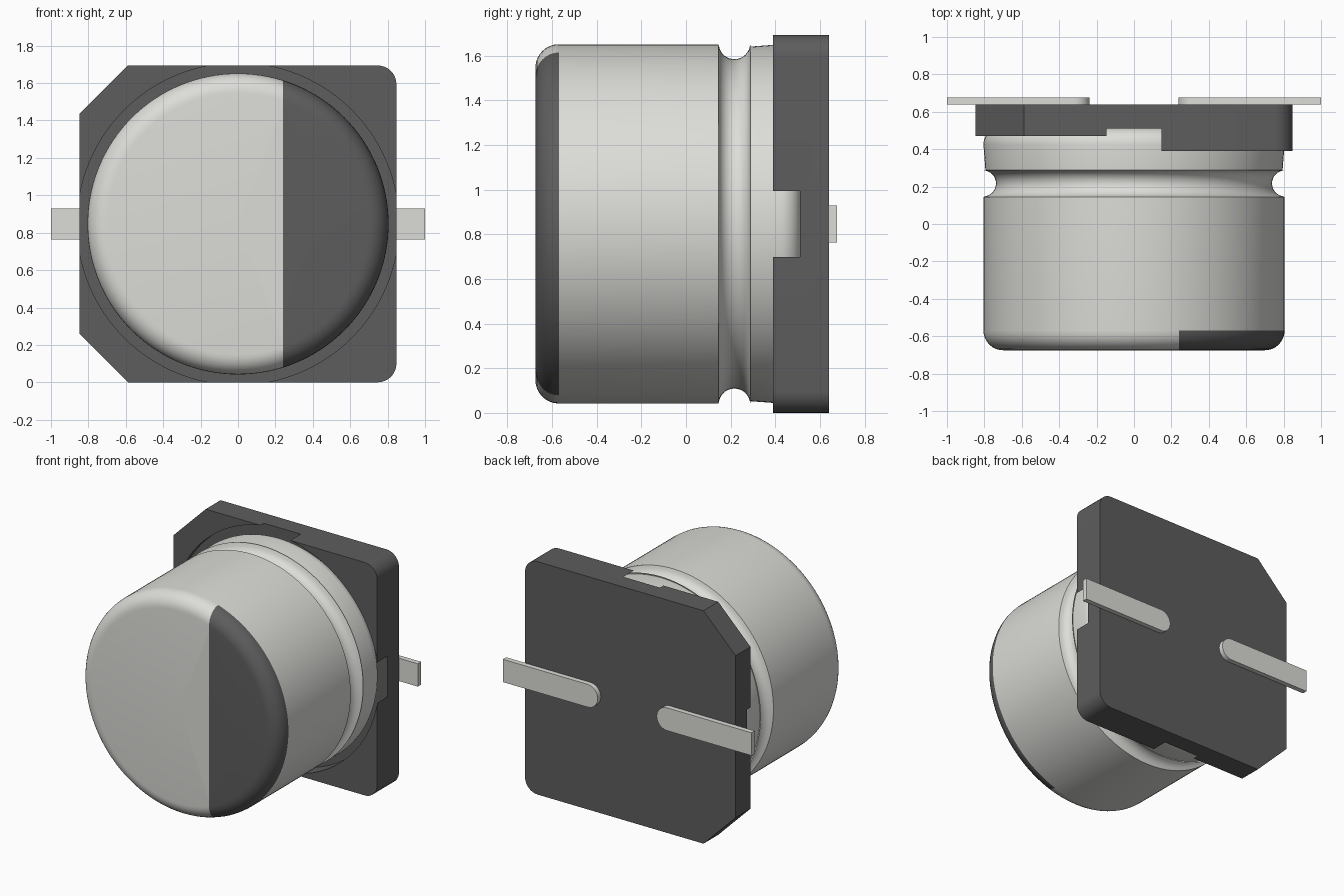
import bpy, bmesh
from math import sin, cos, pi, radians

if "Cube" in bpy.data.objects:
    bpy.data.objects.remove(bpy.data.objects["Cube"])

CZ = 0.847          # height of the can axis, also half size of the base


def material(name, rgb):
    m = bpy.data.materials.new(name)
    m.diffuse_color = (*rgb, 1)
    m.use_nodes = True
    m.node_tree.nodes["Principled BSDF"].inputs["Base Color"].default_value = m.diffuse_color
    return m


silver = material("silver", (0.72, 0.72, 0.69))
dark = material("dark_plastic", (0.11, 0.11, 0.11))


def arc(cx, cy, r, a0, a1, n):
    """Points on an arc, angles in degrees."""
    return [(cx + r * cos(radians(a0 + (a1 - a0) * i / n)),
             cy + r * sin(radians(a0 + (a1 - a0) * i / n))) for i in range(n + 1)]


def make_object(name, bm, *mats):
    bmesh.ops.recalc_face_normals(bm, faces=bm.faces[:])
    me = bpy.data.meshes.new(name)
    bm.to_mesh(me)
    bm.free()
    for m in mats:
        me.materials.append(m)
    ob = bpy.data.objects.new(name, me)
    bpy.context.collection.objects.link(ob)
    return ob


def activate(ob):
    bpy.ops.object.select_all(action='DESELECT')
    ob.select_set(True)
    bpy.context.view_layer.objects.active = ob


def smooth(ob, angle=30):
    activate(ob)
    bpy.ops.object.shade_smooth_by_angle(angle=radians(angle))


def prism(name, outline, y0, y1, mat):
    """Extrude an (x, z) outline along y; z is relative to the can axis."""
    bm = bmesh.new()
    face = bm.faces.new([bm.verts.new((x, y0, CZ + z)) for x, z in outline])
    new = bmesh.ops.extrude_face_region(bm, geom=[face])["geom"]
    bmesh.ops.translate(bm, vec=(0, y1 - y0, 0),
                        verts=[v for v in new if isinstance(v, bmesh.types.BMVert)])
    return make_object(name, bm, mat)


# Base plate: two rounded corners on the right, two chamfers on the left
h, r, c = CZ, 0.1, 0.258
outline = (arc(h - r, -h + r, r, -90, 0, 8) + arc(h - r, h - r, r, 0, 90, 8)
           + [(-h + c, h), (-h, h - c), (-h, -h + c), (-h + c, -h)])
base = prism("base_plate", outline, 0.39, 0.64, dark)

# Round recess for the can, and lower posts on the chamfered side
cutters = [prism("recess_cutter", arc(0, 0, 0.86, 0, 357.1875, 127), 0.2, 0.51, dark),
           prism("low_side_cutter", [(-1, -1), (0, -1), (0, 1), (-1, 1)], 0.1, 0.47, dark)]
for cut in cutters:
    mod = base.modifiers.new("cut", 'BOOLEAN')
    mod.operation, mod.solver, mod.object = 'DIFFERENCE', 'EXACT', cut
    activate(base)
    bpy.ops.object.modifier_apply(modifier=mod.name)
    bpy.data.objects.remove(cut)
smooth(base)

# Can: (radius, y) profile with rounded ends and a crimp groove, spun about y
R, f = 0.805, 0.105
profile = ([(0, -0.675)] + arc(R - f, -0.675 + f, f, -90, 0, 8)
           + arc(R + 0.003, 0.217, 0.07, 270, 90, 16)[1:-1]
           + arc(R - 0.09, 0.425, 0.09, 0, 90, 8) + [(0, 0.515)])
profile[10:10] = [(R, 0.145)]
profile[25:25] = [(R, 0.289)]
bm = bmesh.new()
verts = [bm.verts.new((x, y, 0)) for x, y in profile]
edges = [bm.edges.new(pair) for pair in zip(verts, verts[1:])]
bmesh.ops.spin(bm, geom=verts + edges, cent=(0, 0, 0), axis=(0, 1, 0),
               angle=2 * pi, steps=128)
bmesh.ops.remove_doubles(bm, verts=bm.verts[:], dist=1e-4)
bmesh.ops.translate(bm, vec=(0, 0, CZ), verts=bm.verts[:])

# Dark polarity mark on the front end, split off along a straight line
front = [fc for fc in bm.faces if fc.calc_center_median().y < -0.57]
geom = set(front)
for fc in front:
    geom.update(fc.edges)
    geom.update(fc.verts)
bmesh.ops.bisect_plane(bm, geom=list(geom), dist=1e-5,
                       plane_co=(0.24, 0, 0), plane_no=(1, 0, 0))
for fc in bm.faces:
    p = fc.calc_center_median()
    if p.x > 0.24 and p.y < -0.57:
        fc.material_index = 1
smooth(make_object("can", bm, silver, dark))

# Two flat leads with rounded inner ends
for side, label in ((1, "right"), (-1, "left")):
    shape = [(1.0, -0.083)] + arc(0.32, 0, 0.083, 270, 90, 16) + [(1.0, 0.083)]
    smooth(prism(label + "_lead", [(side * x, z) for x, z in shape], 0.638, 0.676, silver))
